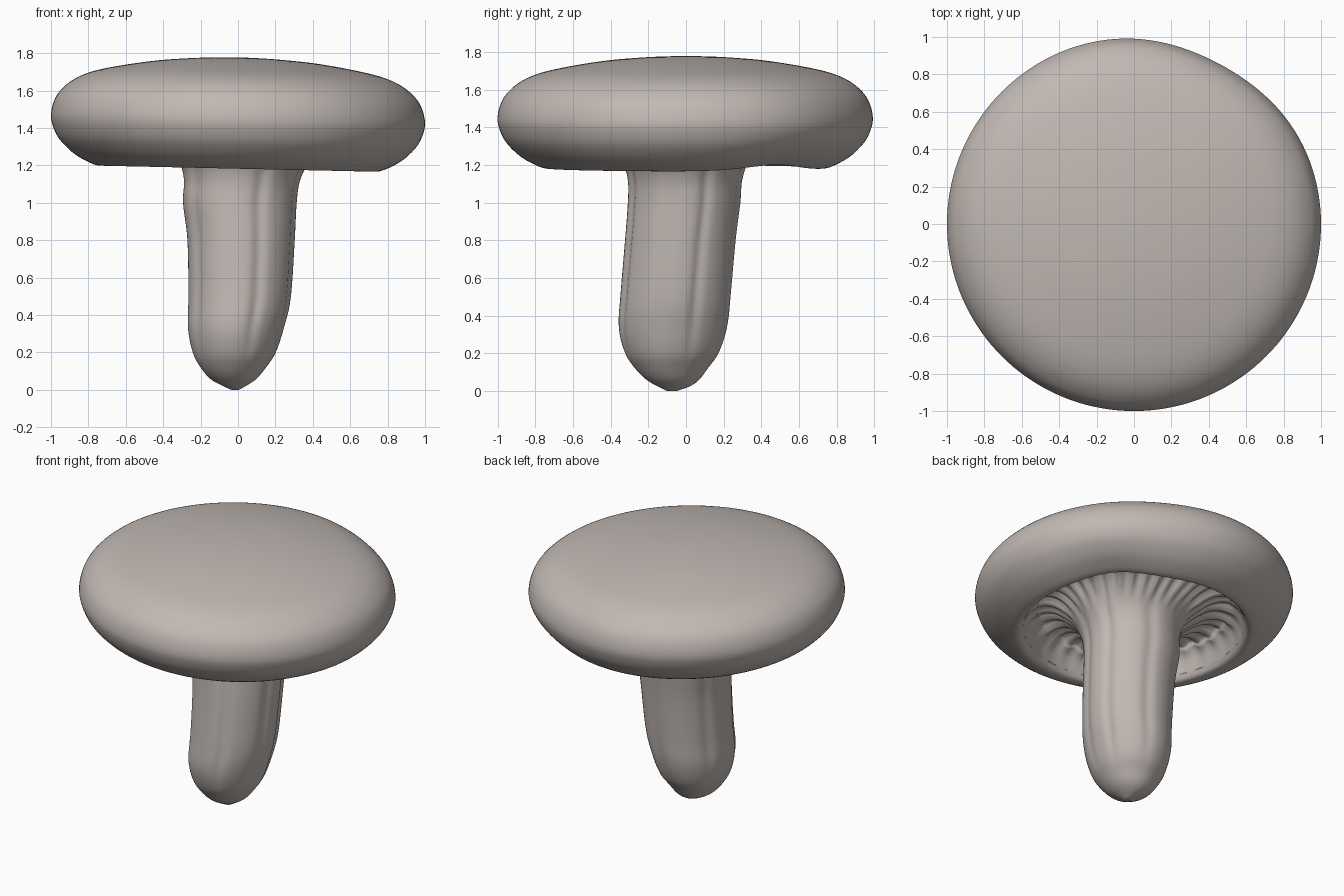
import bpy, bmesh, math

if "Cube" in bpy.data.objects:
    bpy.data.objects.remove(bpy.data.objects["Cube"])

SEG = 144

mat = bpy.data.materials.new("warm_grey")
mat.diffuse_color = (0.53, 0.48, 0.45, 1)
mat.use_nodes = True
mat.node_tree.nodes["Principled BSDF"].inputs["Base Color"].default_value = mat.diffuse_color


def bump(a, centre, width):
    d = (a - math.radians(centre) + math.pi) % (2 * math.pi) - math.pi
    return math.exp(-(d / math.radians(width)) ** 2)


def smooth_rows(rows, steps=5):
    """Catmull-Rom interpolation between profile rows."""
    out = []
    for i in range(len(rows) - 1):
        p0, p1 = rows[max(i - 1, 0)], rows[i]
        p2, p3 = rows[i + 1], rows[min(i + 2, len(rows) - 1)]
        for s in range(steps):
            t = s / steps
            out.append([0.5 * (2 * b + (c - a) * t + (2 * a - 5 * b + 4 * c - d) * t * t
                               + (3 * b - a - 3 * c + d) * t ** 3)
                        for a, b, c, d in zip(p0, p1, p2, p3)])
    out.append(list(rows[-1]))
    return out


def loft(name, rows, warp, close_end):
    """Skin rings given as (z, xmin, xmax, ymin, ymax)."""
    bm = bmesh.new()
    rings = []
    for z, x0, x1, y0, y1 in rows:
        ring = []
        for k in range(SEG):
            a = 2 * math.pi * k / SEG
            co = warp(a, z, (x0 + x1) / 2, (y0 + y1) / 2, (x1 - x0) / 2, (y1 - y0) / 2)
            ring.append(bm.verts.new(co))
        rings.append(ring)
    for r0, r1 in zip(rings, rings[1:]):
        for k in range(SEG):
            n = (k + 1) % SEG
            bm.faces.new((r0[k], r0[n], r1[n], r1[k]))
    bm.faces.new(rings[-1] if close_end else list(reversed(rings[0])))
    for f in bm.faces:
        f.smooth = True
    me = bpy.data.meshes.new(name)
    bm.to_mesh(me)
    bm.free()
    me.materials.append(mat)
    ob = bpy.data.objects.new(name, me)
    bpy.context.collection.objects.link(ob)
    return ob


def ring(z, r):
    return (z, -r, r, -r, r)


# overall tilt of the cap, raised lip at back right, flattened outline
def cap_shift(x, a, z, r):
    low = max(0, min(1, (1.4 - z) / 0.2)) * max(0, min(1, (r - 0.6) / 0.1))
    return -0.022 * x + 0.03 * low * bump(a, 40, 20)


def cap_warp(a, z, cx, cy, rx, ry):
    f = 1 - 0.03 * bump(a, 62, 26) * min(1, rx)
    x, y = rx * f * math.cos(a), ry * f * math.sin(a)
    return (x, y, z + cap_shift(x, a, z, rx))


# stem folds low down, gill ridges under the cap
def stem_warp(a, z, cx, cy, rx, ry):
    r = (rx + ry) / 2
    f = 1.0
    if z > 0.12 and r < 0.6:
        w = min(1, (z - 0.12) / 0.3)
        f -= w * (0.05 * bump(a, 290, 7) + 0.04 * bump(a, 345, 7) + 0.05 * bump(a, 22, 6)
                  + 0.04 * bump(a, 75, 8) + 0.04 * bump(a, 150, 8) + 0.04 * bump(a, 215, 8))
        f += 0.03 * w
    x, y = cx + rx * f * math.cos(a), cy + ry * f * math.sin(a)
    g = max(0, min(1, (r - 0.32) / 0.1)) * max(0, min(1, (0.71 - r) / 0.1))
    z += g * (0.016 * math.sin(34 * a) + 0.008 * math.sin(13 * a + 1))
    k = max(0, min(1, (z - 1.05) / 0.12))
    return (x, y, z + k * cap_shift(x, a, z, r))


# stem from foot to flare, then the gill ceiling out to the lip
stem_rows = [
    (0.0, -0.035, 0.005, -0.10, -0.05), (0.025, -0.09, 0.05, -0.15, 0.02),
    (0.06, -0.15, 0.10, -0.21, 0.07), (0.12, -0.20, 0.15, -0.27, 0.115),
    (0.20, -0.24, 0.20, -0.32, 0.17), (0.33, -0.262, 0.24, -0.35, 0.21),
    (0.5, -0.257, 0.275, -0.34, 0.228), (0.8, -0.262, 0.295, -0.315, 0.255),
    (1.0, -0.285, 0.305, -0.30, 0.28), (1.12, -0.28, 0.322, -0.30, 0.29),
    (1.22, -0.31, 0.365, -0.33, 0.325), (1.31, -0.40, 0.43, -0.41, 0.41),
    (1.36, -0.49, 0.50, -0.495, 0.495), ring(1.36, 0.58), ring(1.31, 0.655), ring(1.22, 0.695),
]
loft("stem_and_gills", smooth_rows(stem_rows), stem_warp, False)

# cap from the inner lip round the rim to the crown
cap_rows = [ring(1.22, 0.695), ring(1.19, 0.715), ring(1.183, 0.75), ring(1.205, 0.81),
            ring(1.25, 0.885), ring(1.32, 0.955), ring(1.39, 0.99), ring(1.45, 1.0),
            ring(1.52, 0.985), ring(1.58, 0.95), ring(1.64, 0.88), ring(1.685, 0.78),
            ring(1.72, 0.63), ring(1.753, 0.42), ring(1.77, 0.22), ring(1.776, 0.08), ring(1.777, 0.01)]
loft("cap", smooth_rows(cap_rows), cap_warp, True)
